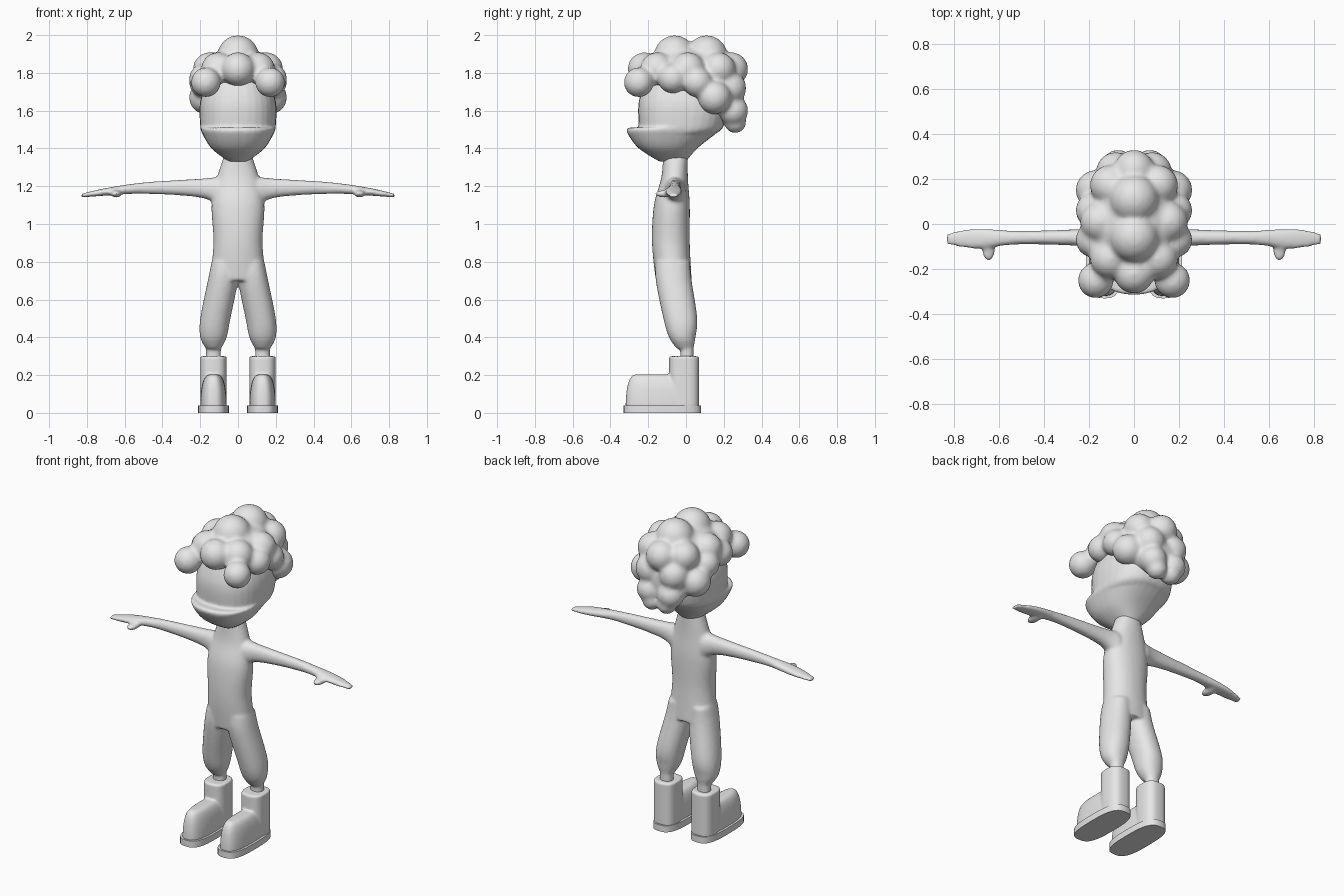
import bpy
import bmesh
import math
from mathutils import Matrix, Vector

default_cube = bpy.data.objects.get("Cube")
if default_cube:
    bpy.data.objects.remove(default_cube)

grey = bpy.data.materials.new("light_grey")
grey.use_nodes = True
grey.diffuse_color = (.8, .8, .8, 1)
shader = grey.node_tree.nodes["Principled BSDF"]
shader.inputs["Base Color"].default_value = grey.diffuse_color


def flow(rings, steps=6):
    """Add in-between rings along a smooth curve through the given ones."""
    points = [Vector(ring) for ring in rings]
    padded = [points[0], *points, points[-1]]
    result = []
    for before, start, end, after in zip(padded, padded[1:], padded[2:], padded[3:]):
        leave, arrive = (end - before) / 2, (after - start) / 2
        for step in range(steps):
            t = step / steps
            ease = t * t * (3 - 2 * t)
            bend = t * (1 - t)
            result.append(start.lerp(end, ease) + leave * bend * (1 - t) - arrive * bend * t)
    return result + [points[-1]]


def superellipse(angle, power):
    """Return a point on a rounded unit outline."""
    return [math.copysign(abs(value) ** (2 / power), value)
            for value in (math.cos(angle), math.sin(angle))]


def loft(bm, rings, side=1, power=2.2, sideways=False, count=32):
    """Skin rings of (position, centre, half width, front, back)."""
    outline = [superellipse(math.tau * i / count, power) for i in range(count)]
    loops = []
    for position, centre, half, front, back in rings:
        loop = []
        for across, along in outline:
            width = centre + half * across
            depth = (front + back + (back - front) * along) / 2
            x, z = (position, width) if sideways else (width, position)
            loop.append(bm.verts.new((x * side, depth, z)))
        loops.append(loop)
    for low, high in zip(loops, loops[1:]):
        for i in range(count):
            bm.faces.new((low[i - 1], low[i], high[i], high[i - 1]))
    bm.faces.new(loops[0])
    bm.faces.new(loops[-1])


def ball(bm, centre, radii):
    matrix = Matrix.Translation(centre) @ Matrix.Diagonal(radii).to_4x4()
    bmesh.ops.create_icosphere(bm, subdivisions=3, radius=1, matrix=matrix)


def lump(bm, x, y, z, radius):
    ball(bm, Vector((x, y, z)), Vector((radius, radius, radius)))


def finish(bm, name, voxel=None, smooth=None, sharp=180):
    """Merge overlapping volumes, soften the joins and add the object."""
    bmesh.ops.recalc_face_normals(bm, faces=bm.faces)
    mesh = bpy.data.meshes.new(name)
    bm.to_mesh(mesh)
    bm.free()
    mesh.materials.append(grey)
    part = bpy.data.objects.new(name, mesh)
    bpy.context.collection.objects.link(part)
    bpy.ops.object.select_all(action="DESELECT")
    part.select_set(True)
    bpy.context.view_layer.objects.active = part
    if voxel:
        union = part.modifiers.new("Union", "REMESH")
        union.mode = "VOXEL"
        union.voxel_size = voxel
        soften = part.modifiers.new("Soften", "SMOOTH")
        soften.iterations = smooth
        for modifier in (union, soften):
            bpy.ops.object.modifier_apply(modifier=modifier.name)
    bpy.ops.object.shade_smooth_by_angle(angle=math.radians(sharp))


# Torso, arms, hands and legs as one skin
body = bmesh.new()
torso = [
    (.7, 0, .15, -.16, .03),
    (.9, 0, .13, -.18, .02),
    (1.1, 0, .14, -.17, .02),
    (1.25, 0, .11, -.13, .01),
    (1.4, 0, .06, -.12, .01),
]
arm = [
    (.1, 1.17, .08, -.12, 0),
    (.2, 1.19, .05, -.1, -.02),
    (.5, 1.19, .03, -.09, -.03),
    (.7, 1.17, .02, -.11, -.02),
    (.83, 1.15, .01, -.09, -.04),
]
leg = [
    (.34, .13, .04, -.05, .04),
    (.4, .13, .07, -.09, .05),
    (.5, .12, .08, -.12, .06),
    (.7, .08, .08, -.16, .03),
    (.8, .07, .07, -.16, .02),
]
ankle = [(height, .13, .04, -.03, .04) for height in (.25, .4)]
loft(body, flow(torso))
for side in (-1, 1):
    loft(body, flow(arm), side, sideways=True)
    loft(body, flow(leg), side)
    loft(body, ankle, side)
    thumb = Vector((side * .645, -.11, 1.16))
    ball(body, thumb, Vector((.03, .055, .02)))
finish(body, "body", voxel=.009, smooth=8)

# Head: a flat-fronted skull set into a protruding jaw
head = bmesh.new()
jaw = [
    (1.33, 0, .05, -.14, 0),
    (1.4, 0, .14, -.25, .06),
    (1.48, 0, .19, -.31, .16),
    (1.51, 0, .2, -.31, .19),
]
skull = [
    (1.48, 0, .19, -.25, .16),
    (1.52, 0, .2, -.25, .2),
    (1.65, 0, .2, -.25, .22),
    (1.8, 0, .15, -.2, .17),
]
loft(head, flow(jaw), power=2.4)
loft(head, flow(skull), power=2.4)
finish(head, "head", voxel=.008, smooth=4)

# Curly hair: a core, a ring of lumps, the crown and hanging locks
hair = bmesh.new()
ball(hair, Vector((0, 0, 1.8)), Vector((.19, .24, .14)))
ball(hair, Vector((0, .17, 1.67)), Vector((.18, .13, .14)))
curls = 8
for i in range(curls):
    angle = math.tau * i / curls
    lump(hair, .15 * math.sin(angle), .01 - .23 * math.cos(angle), 1.82, .09)
for y in (-.06, .11):
    lump(hair, 0, y, 1.89, .11)
locks = [
    (.17, -.25, 1.75, .08),
    (.18, -.07, 1.77, .08),
    (.18, .06, 1.75, .08),
    (.17, .15, 1.67, .09),
    (.08, .23, 1.72, .09),
    (.07, .25, 1.6, .08),
    (.05, .26, 1.54, .06),
]
for x, y, z, radius in locks:
    for side in (-1, 1):
        lump(hair, x * side, y, z, radius)
finish(hair, "hair", voxel=.012, smooth=9)

# Boots: a domed toe running into a shaft, on a flat sole
toe = []
layers = 12
for i in range(layers):
    rise = math.pi / 2 * i / layers
    shrink = math.sqrt(math.cos(rise))
    height = .03 + .175 * math.sin(rise)
    toe.append((height, .13, .07 * shrink, -.24 - .08 * shrink, .05 * shrink))
shaft = [(height, .13, .07, -.09, .07) for height in (.03, .3)]
sole = [(height, .13, .083, -.33, .08) for height in (0, .04)]
for side, label in ((1, "left"), (-1, "right")):
    boot = bmesh.new()
    loft(boot, toe, side, power=2.8)
    loft(boot, shaft, side, power=2.8)
    finish(boot, label + "_boot", voxel=.007, smooth=4, sharp=60)
    base = bmesh.new()
    loft(base, sole, side, power=3)
    finish(base, label + "_sole", sharp=30)
